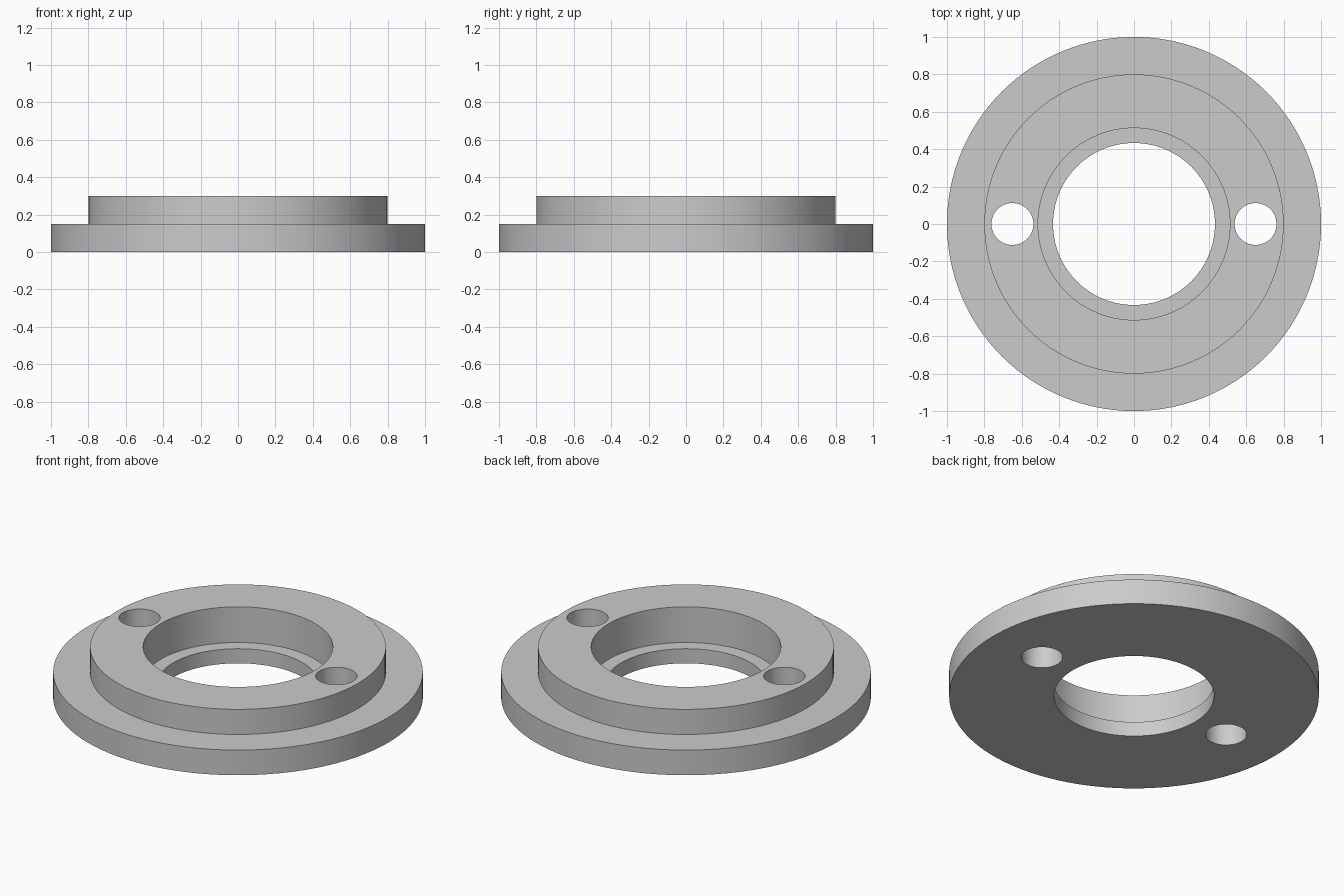
import bpy
import bmesh
from math import radians, tau

if "Cube" in bpy.data.objects:
    bpy.data.objects.remove(bpy.data.objects["Cube"], do_unlink=True)

HEIGHT = 0.30
STEP = 0.15

# Single plain metal colour
metal = bpy.data.materials.new("plain grey")
metal.use_nodes = True
grey = (0.6, 0.6, 0.6, 1.0)
metal.diffuse_color = grey
metal.node_tree.nodes["Principled BSDF"].inputs["Base Color"].default_value = grey


def lathe(name, profile, segments):
    """Revolve a closed (radius, height) outline around the z axis."""
    bm = bmesh.new()
    verts = [bm.verts.new((r, 0, z)) for r, z in profile]
    edges = [bm.edges.new((a, b)) for a, b in zip(verts, verts[1:] + verts[:1])]
    bmesh.ops.spin(bm, geom=verts + edges, cent=(0, 0, 0), axis=(0, 0, 1),
                   angle=tau, steps=segments, use_duplicate=False)
    bmesh.ops.remove_doubles(bm, verts=bm.verts, dist=1e-4)
    bmesh.ops.recalc_face_normals(bm, faces=bm.faces)
    mesh = bpy.data.meshes.new(name)
    bm.to_mesh(mesh)
    bm.free()
    obj = bpy.data.objects.new(name, mesh)
    bpy.context.collection.objects.link(obj)
    return obj


# Stepped flange with a counterbored centre hole
flange = lathe("stepped_flange", [
    (0.433, 0), (1.0, 0), (1.0, STEP), (0.8, STEP),
    (0.8, HEIGHT), (0.513, HEIGHT), (0.513, 0.087), (0.433, 0.087),
], 128)
flange.data.materials.append(metal)

# Two bolt holes, drilled right through on opposite sides
for side in (-1, 1):
    bpy.ops.mesh.primitive_cylinder_add(vertices=64, radius=0.112, depth=1,
                                        location=(side * 0.65, 0, STEP))
    drill = bpy.context.object
    drill.name = "bolt_hole_cutter"
    drill.hide_render = True
    cut = flange.modifiers.new("bolt_hole", "BOOLEAN")
    cut.operation = "DIFFERENCE"
    cut.solver = "EXACT"
    cut.object = drill
    bpy.ops.object.select_all(action="DESELECT")
    bpy.context.view_layer.objects.active = flange
    flange.select_set(True)
    bpy.ops.object.modifier_apply(modifier=cut.name)
    bpy.data.objects.remove(drill, do_unlink=True)

# Smooth round walls, crisp rims
bpy.ops.object.shade_smooth_by_angle(angle=radians(30))
